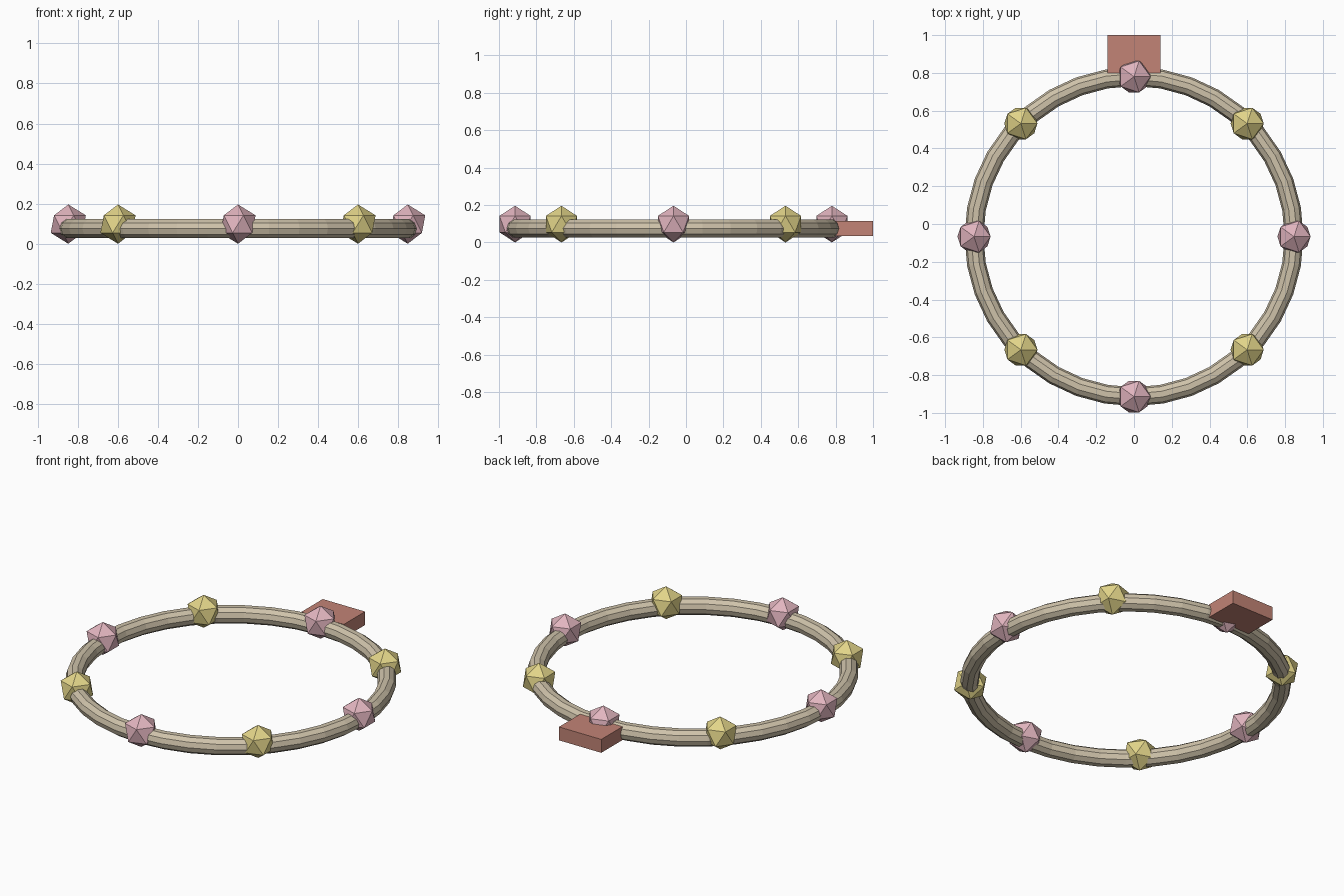
import bpy
from math import sin, cos, pi

if "Cube" in bpy.data.objects:
    bpy.data.objects.remove(bpy.data.objects["Cube"])

CY, R, TUBE, BEAD = -0.067, 0.847, 0.05, 0.098


def material(name, rgb):
    m = bpy.data.materials.new(name)
    m.diffuse_color = (*rgb, 1)
    m.use_nodes = True
    m.node_tree.nodes["Principled BSDF"].inputs["Base Color"].default_value = m.diffuse_color
    return m


def finish(name, mat):
    ob = bpy.context.object
    ob.name = name
    ob.data.materials.append(mat)
    return ob


tan = material("tan", (0.62, 0.54, 0.40))
pink = material("pink", (0.76, 0.46, 0.52))
yellow = material("yellow", (0.76, 0.66, 0.25))
red = material("brick_red", (0.54, 0.23, 0.18))

# Ring tube
bpy.ops.mesh.primitive_torus_add(location=(0, CY, 0.075), major_radius=R, minor_radius=TUBE,
                                 major_segments=36, minor_segments=10)
finish("ring", tan)

# Eight faceted beads, alternating colours
for i in range(8):
    a = i * pi / 4
    bpy.ops.mesh.primitive_ico_sphere_add(subdivisions=1, radius=BEAD,
                                          location=(R * cos(a), CY + R * sin(a), BEAD))
    finish(f"bead_{i + 1}", yellow if i % 2 else pink)

# Clasp block at the back
bpy.ops.mesh.primitive_cube_add(size=1, location=(0, 0.9, 0.075))
clasp = finish("clasp", red)
clasp.scale = (0.28, 0.2, 0.08)
